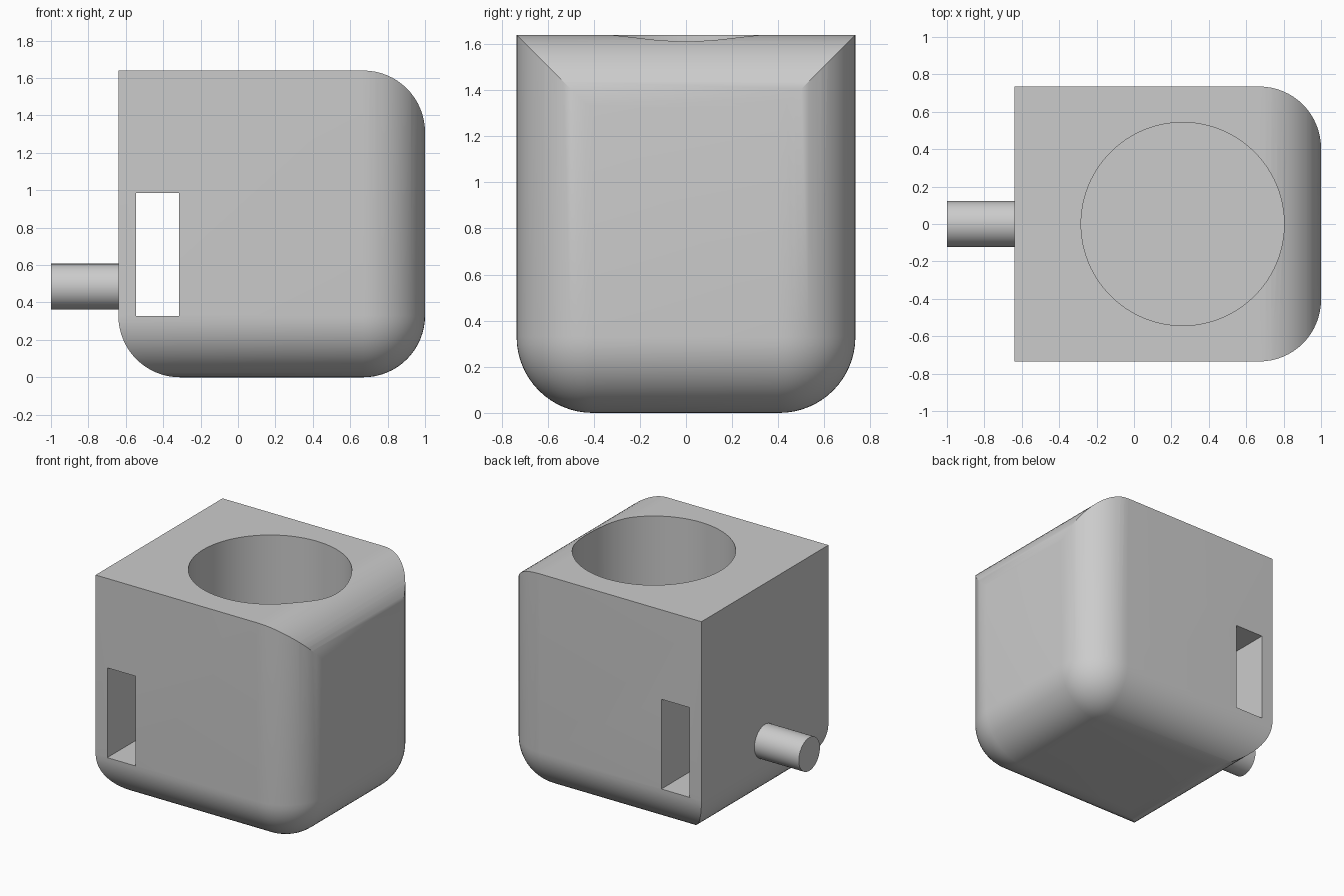
import bpy
import bmesh
from math import pi, sin, cos, radians
from mathutils import Matrix

cube = bpy.data.objects.get("Cube")
if cube:
    bpy.data.objects.remove(cube, do_unlink=True)

LEFT, RIGHT, HALF_Y, TOP, FILLET = -0.64, 1.0, 0.735, 1.64, 0.33

grey = bpy.data.materials.new("plain grey")
grey.use_nodes = True
grey.diffuse_color = (0.6, 0.6, 0.6, 1)
grey.node_tree.nodes["Principled BSDF"].inputs["Base Color"].default_value = (0.6, 0.6, 0.6, 1)


def finish(bm, name):
    bmesh.ops.recalc_face_normals(bm, faces=bm.faces)
    mesh = bpy.data.meshes.new(name)
    bm.to_mesh(mesh)
    bm.free()
    mesh.materials.append(grey)
    obj = bpy.data.objects.new(name, mesh)
    bpy.context.collection.objects.link(obj)
    return obj


def box(x0, x1, y0, y1, z0, z1):
    bm = bmesh.new()
    bmesh.ops.create_cube(bm, size=1)
    for v in bm.verts:
        v.co = (x1 if v.co.x > 0 else x0, y1 if v.co.y > 0 else y0, z1 if v.co.z > 0 else z0)
    return bm


def cylinder(radius, length, matrix, segments):
    bm = bmesh.new()
    bmesh.ops.create_cone(bm, cap_ends=True, segments=segments, radius1=radius,
                          radius2=radius, depth=length, matrix=matrix)
    return bm


def subtract(target, cutter):
    mod = target.modifiers.new("cut", 'BOOLEAN')
    mod.operation, mod.solver, mod.object = 'DIFFERENCE', 'EXACT', cutter
    bpy.context.view_layer.objects.active = target
    bpy.ops.object.modifier_apply(modifier=mod.name)
    bpy.data.objects.remove(cutter, do_unlink=True)


def smooth(obj):
    bpy.ops.object.select_all(action='DESELECT')
    obj.select_set(True)
    bpy.context.view_layer.objects.active = obj
    bpy.ops.object.shade_smooth_by_angle(angle=radians(25))


# Body: over-tall block, rounded underneath and on its two right-hand uprights
bm = box(LEFT, RIGHT, -HALF_Y, HALF_Y, 0, TOP + 1)
rounded = []
for e in bm.edges:
    a, b = (v.co for v in e.verts)
    under = a.z == b.z == 0 and not a.x == b.x == LEFT
    upright = a.z != b.z and a.x > 0
    if under or upright:
        rounded.append(e)
bmesh.ops.bevel(bm, geom=rounded, offset=FILLET, offset_type='OFFSET', segments=16,
                profile=0.5, affect='EDGES', clamp_overlap=False)
body = finish(bm, "body")

# Top trim: flat cut that rolls over the right edge, mitring with the uprights
arc = [(RIGHT - FILLET + FILLET * sin(i * pi / 32), TOP - FILLET + FILLET * cos(i * pi / 32))
       for i in range(16)]
profile = [(-1, TOP)] + arc + [(RIGHT + 0.002, TOP - FILLET), (2, TOP - FILLET), (2, 4), (-1, 4)]
bm = bmesh.new()
face = bm.faces.new([bm.verts.new((x, -1, z)) for x, z in profile])
side = bmesh.ops.extrude_face_region(bm, geom=[face])["geom"]
bmesh.ops.translate(bm, verts=[g for g in side if isinstance(g, bmesh.types.BMVert)], vec=(0, 2, 0))
subtract(body, finish(bm, "top_trim"))

# Round well, open at the top
floor, rim = 0.2, 2.0
place = Matrix.Translation((0.26, 0, (floor + rim) / 2))
subtract(body, finish(cylinder(0.543, rim - floor, place, 96), "well_cutter"))

# Rectangular slot running front to back
subtract(body, finish(box(-0.545, -0.315, -1, 1, 0.327, 0.985), "slot_cutter"))
smooth(body)

# Peg on the flat end
place = Matrix.Translation((-0.81, 0, 0.485)) @ Matrix.Rotation(pi / 2, 4, 'Y')
smooth(finish(cylinder(0.122, 0.38, place, 48), "peg"))
